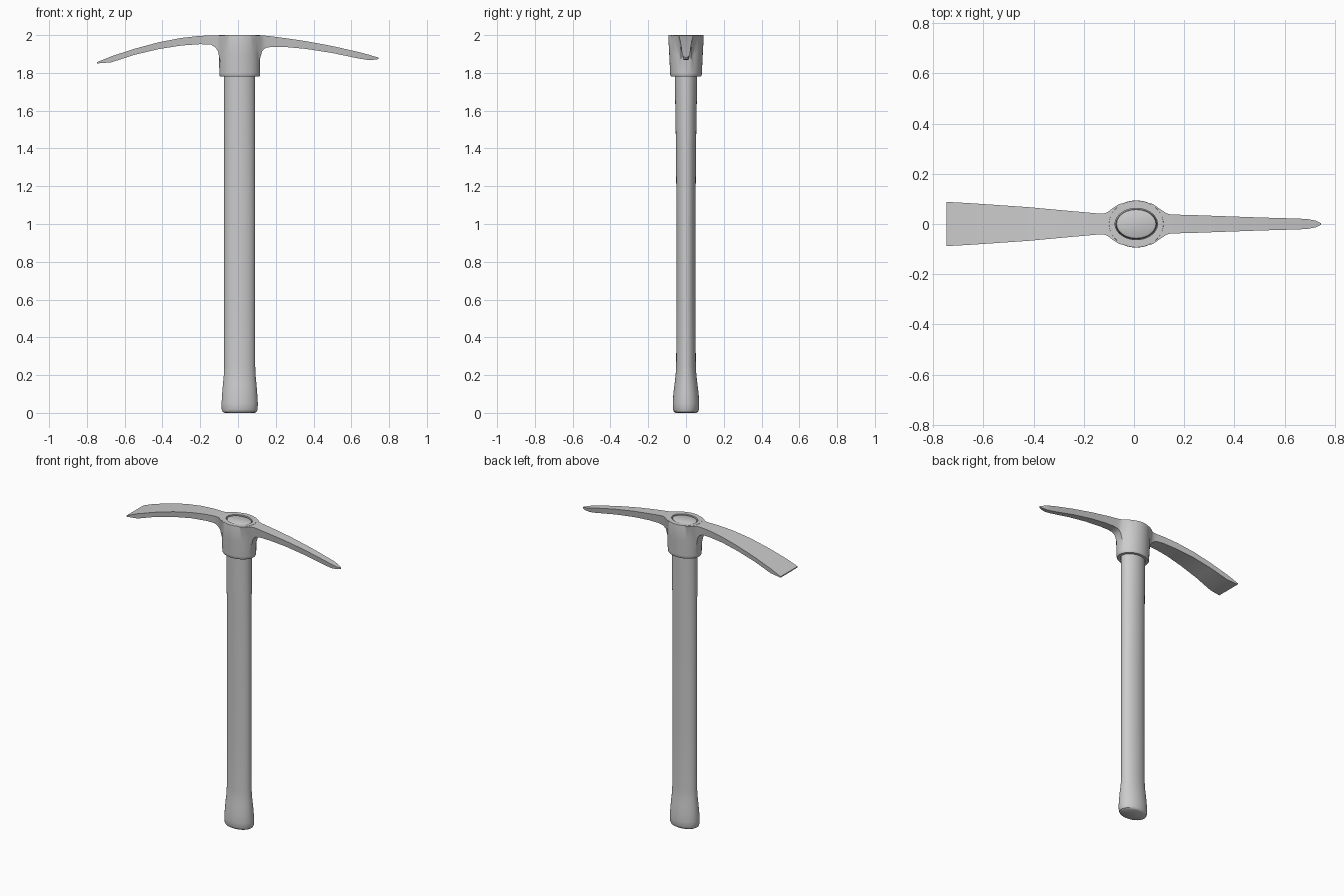
import bpy, bmesh
from math import cos, sin, pi

CX = 0.009   # handle axis


def loft(name, rings):
    """Closed solid skinned through a list of equal-length point rings."""
    bm = bmesh.new()
    rows = [[bm.verts.new(p) for p in r] for r in rings]
    n = len(rows[0])
    for a, b in zip(rows, rows[1:]):
        for i in range(n):
            j = (i + 1) % n
            bm.faces.new((a[i], a[j], b[j], b[i]))
    bm.faces.new(rows[0][::-1])
    bm.faces.new(rows[-1])
    bmesh.ops.recalc_face_normals(bm, faces=bm.faces)
    me = bpy.data.meshes.new(name)
    bm.to_mesh(me)
    bm.free()
    ob = bpy.data.objects.new(name, me)
    bpy.context.collection.objects.link(ob)
    return ob


def turned(name, prof, n=48):
    """Elliptical column from (z, x radius, y radius) rows."""
    return loft(name, [[(CX + rx * cos(2 * pi * i / n), ry * sin(2 * pi * i / n), z)
                        for i in range(n)] for z, rx, ry in prof])


def arm(name, rows):
    """Arm with a trapezoid section from (x, top z, bottom z, top half width, bottom half width)."""
    return loft(name, [[(x, -wt, zt), (x, wt, zt), (x, wb, zb), (x, -wb, zb)]
                       for x, zt, zb, wt, wb in rows])


def boolean(ob, other, op):
    m = ob.modifiers.new(op.lower(), 'BOOLEAN')
    m.operation, m.object, m.solver = op, other, 'EXACT'
    bpy.context.view_layer.objects.active = ob
    bpy.ops.object.modifier_apply(modifier=m.name)
    bpy.data.objects.remove(other)


def smooth(ob, angle=0.6):
    bpy.ops.object.select_all(action='DESELECT')
    ob.select_set(True)
    bpy.context.view_layer.objects.active = ob
    bpy.ops.object.shade_smooth_by_angle(angle=angle)


# wooden handle with flared grip and softened ends
handle = turned("handle", [
    (0, .080, .055), (.006, .090, .064), (.018, .095, .069), (.05, .096, .070),
    (.10, .093, .067), (.15, .089, .061), (.20, .084, .055), (.25, .082, .052),
    (.6, .082, .050), (1.0, .082, .050), (1.4, .082, .053), (1.7, .082, .058),
    (1.78, .082, .059), (1.985, .081, .060), (1.995, .078, .057), (1.999, .070, .050)])

# socket collar of the head
head = turned("pick_head", [
    (1.780, .103, .079), (1.786, .107, .083), (1.80, .108, .084),
    (1.90, .109, .089), (1.995, .110, .094), (2.0, .108, .093)])

# flat adze blade on the left
adze = arm("adze_blade", [
    (-.746, 1.857, 1.850, .088, .087), (-.67, 1.888, 1.856, .084, .081),
    (-.55, 1.927, 1.895, .076, .072), (-.42, 1.962, 1.926, .067, .062),
    (-.30, 1.985, 1.945, .056, .051), (-.20, 1.996, 1.952, .047, .043),
    (-.145, 1.998, 1.950, .042, .038), (-.12, 1.9985, 1.936, .042, .035),
    (-.106, 1.999, 1.915, .047, .033), (-.099, 1.999, 1.88, .052, .030),
    (-.085, 1.999, 1.82, .063, .028), (-.06, 1.999, 1.80, .079, .028),
    (-.03, 1.999, 1.80, .086, .028)])

# narrow pointed spike on the right
spike = arm("spike", [
    (.745, 1.881, 1.873, .003, .003), (.725, 1.886, 1.870, .013, .010),
    (.69, 1.897, 1.868, .020, .014), (.64, 1.910, 1.876, .022, .016),
    (.50, 1.942, 1.905, .026, .020), (.36, 1.968, 1.927, .031, .024),
    (.25, 1.984, 1.937, .035, .027), (.18, 1.993, 1.938, .037, .028),
    (.146, 1.997, 1.932, .038, .028), (.128, 1.998, 1.915, .043, .027),
    (.118, 1.999, 1.88, .050, .026), (.10, 1.999, 1.82, .062, .026),
    (.075, 1.999, 1.80, .080, .026), (.045, 1.999, 1.80, .086, .026)])

# join arms to the collar and bore the handle eye
boolean(head, adze, 'UNION')
boolean(head, spike, 'UNION')
eye = turned("eye_cutter", [(1.7, .0845, .0625), (2.1, .0845, .0625)])
boolean(head, eye, 'DIFFERENCE')

smooth(handle)
smooth(head)
